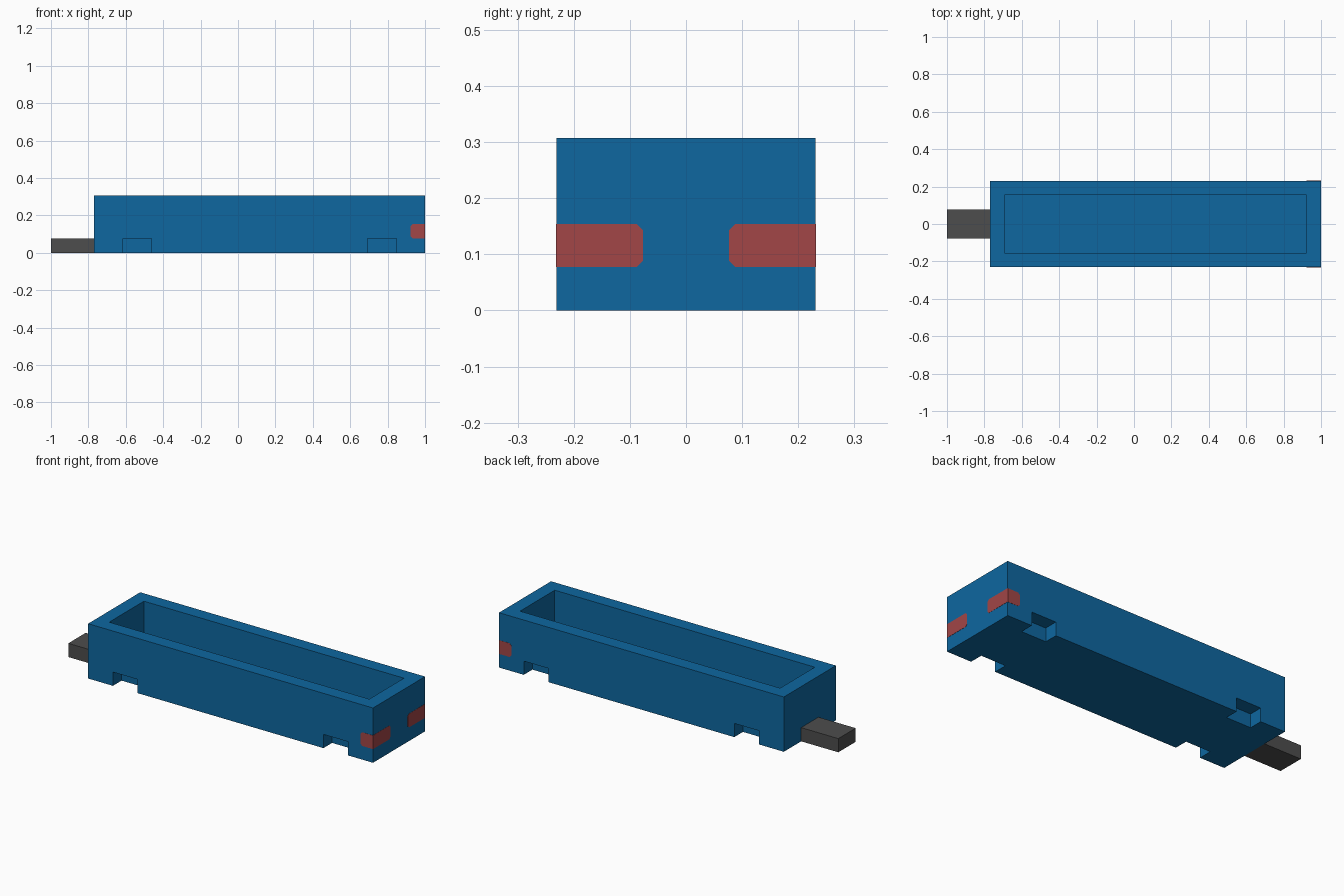
import bpy
import bmesh
from mathutils import Matrix, Vector

if "Cube" in bpy.data.objects:
    bpy.data.objects.remove(bpy.data.objects["Cube"], do_unlink=True)

U = 1 / 13            # module: the whole model is 26 modules long
HALF_W = 3 * U        # half width of the body
BACK_X = -10 * U      # tow end of the body


def material(name, rgb):
    m = bpy.data.materials.new(name)
    m.use_nodes = True
    m.diffuse_color = (*rgb, 1)
    m.node_tree.nodes["Principled BSDF"].inputs["Base Color"].default_value = (*rgb, 1)
    return m


blue = material("blue paint", (0.0044, 0.136, 0.352))
red = material("red lamp", (0.36, 0.061, 0.063))
grey = material("dark grey", (0.075, 0.075, 0.075))


def finish(name, bm, mat):
    bmesh.ops.recalc_face_normals(bm, faces=bm.faces)
    mesh = bpy.data.meshes.new(name)
    bm.to_mesh(mesh)
    bm.free()
    if mat:
        mesh.materials.append(mat)
    ob = bpy.data.objects.new(name, mesh)
    bpy.context.scene.collection.objects.link(ob)
    return ob


def add_box(bm, lo, hi):
    lo, hi = Vector(lo), Vector(hi)
    mat = Matrix.Translation((lo + hi) / 2) @ Matrix.Diagonal((*(hi - lo), 1))
    bmesh.ops.create_cube(bm, size=1, matrix=mat)


def box(name, lo, hi, mat):
    bm = bmesh.new()
    add_box(bm, lo, hi)
    return finish(name, bm, mat)


# Body: a block with an open tray on top and four notches along the bottom edges
body = box("body", (BACK_X, -HALF_W, 0), (1, HALF_W, 4 * U), blue)

bm = bmesh.new()
add_box(bm, (BACK_X + U, -2 * U, U * 1.02), (1 - U, 2 * U, 5 * U))
for x in (BACK_X + 2 * U, 1 - 4 * U):
    for side in (-1, 1):
        y0, y1 = sorted((side * 2 * U, side * 4 * U))
        add_box(bm, (x, y0, -U), (x + 2 * U, y1, U))
cutter = finish("body_cutter", bm, None)
cutter.hide_render = True

mod = body.modifiers.new("cutouts", 'BOOLEAN')
mod.operation = 'DIFFERENCE'
mod.solver = 'EXACT'
mod.object = cutter
bpy.context.view_layer.objects.active = body
bpy.ops.object.modifier_apply(modifier=mod.name)
bpy.data.objects.remove(cutter, do_unlink=True)

# Tow bar
box("tow_bar", (-1, -U, 0), (BACK_X, U, U), grey)

# Corner lamps: thin plates on the end and on each side, cut at the inner corners
T, C = 0.001, 0.011


def plate(name, length, place):
    """Flat strip running inward from the body corner; place maps (along, z) to 3D."""
    outline = [(0, U), (length - C, U), (length, U + C),
               (length, 2 * U - C), (length - C, 2 * U), (0, 2 * U)]
    bm = bmesh.new()
    face = bm.faces.new([bm.verts.new(place(a, z, -T)) for a, z in outline])
    grown = bmesh.ops.extrude_face_region(bm, geom=[face])["geom"]
    step = Vector(place(0, 0, T)) - Vector(place(0, 0, -T))
    bmesh.ops.translate(bm, vec=step, verts=[g for g in grown if isinstance(g, bmesh.types.BMVert)])
    finish(name, bm, red)


for side, label in ((-1, "right"), (1, "left")):
    plate(label + "_end_lamp", 2 * U,
          lambda a, z, d: (1 + d, side * (HALF_W - a), z))
    plate(label + "_side_lamp", U,
          lambda a, z, d: (1 - a, side * (HALF_W + d), z))
